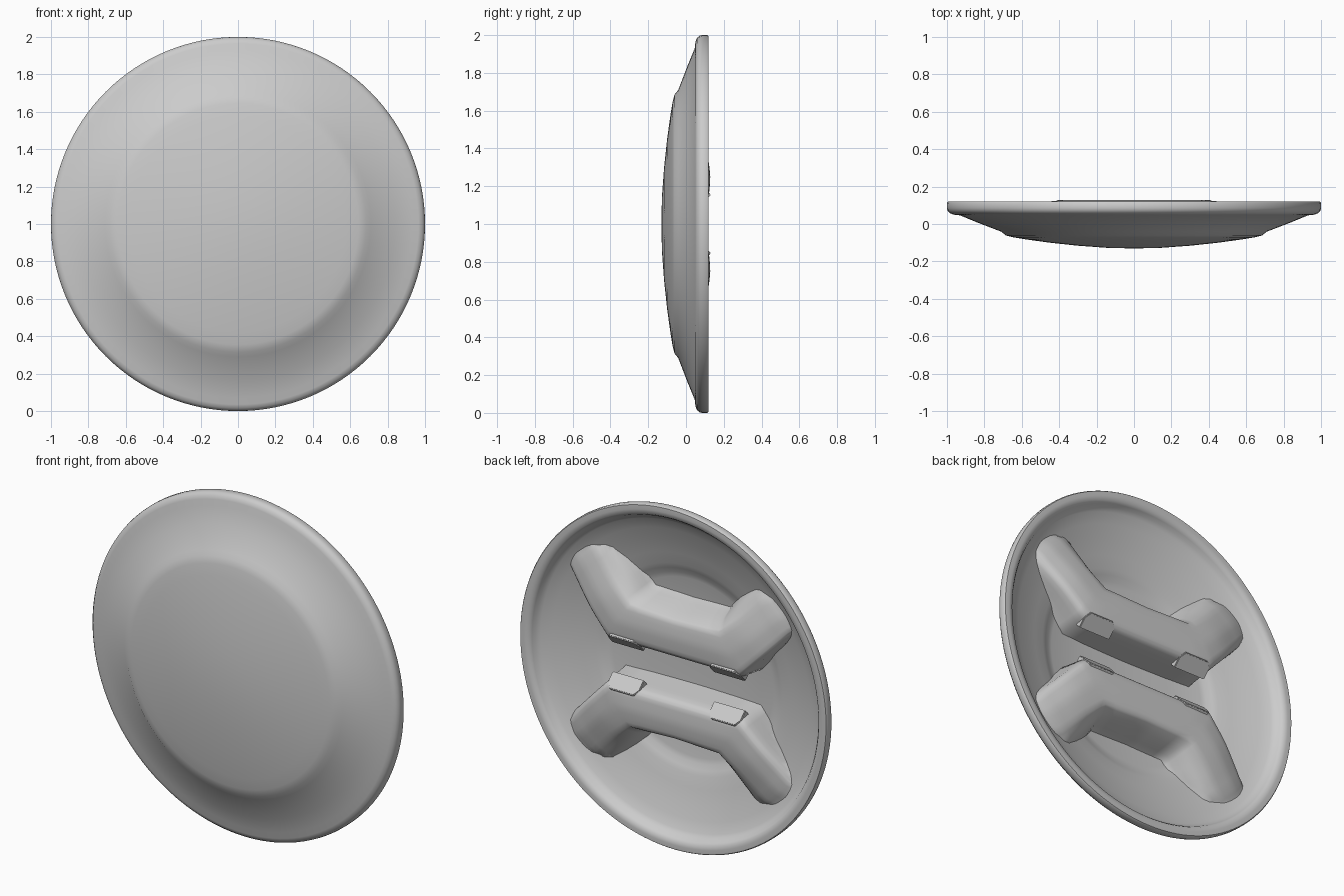
import bpy, bmesh, math

cube = bpy.data.objects.get("Cube")
if cube:
    bpy.data.objects.remove(cube, do_unlink=True)

grey = bpy.data.materials.new("light grey")
grey.use_nodes = True
grey.diffuse_color = (0.6, 0.6, 0.6, 1)
grey.node_tree.nodes["Principled BSDF"].inputs["Base Color"].default_value = (0.6, 0.6, 0.6, 1)


def finish(bm, name, angle):
    bmesh.ops.recalc_face_normals(bm, faces=bm.faces[:])
    mesh = bpy.data.meshes.new(name)
    bm.to_mesh(mesh)
    bm.free()
    mesh.materials.append(grey)
    obj = bpy.data.objects.new(name, mesh)
    bpy.context.collection.objects.link(obj)
    bpy.ops.object.select_all(action="DESELECT")
    obj.select_set(True)
    bpy.context.view_layer.objects.active = obj
    bpy.ops.object.shade_smooth_by_angle(angle=math.radians(angle))


# Dish: closed profile (radius, y) from the front centre round the rim to the back centre
front = [(0, -.131), (.15, -.127), (.3, -.116), (.45, -.1), (.58, -.082), (.645, -.071),
         (.685, -.061), (.71, -.041), (.84, .009), (.93, .046),
         (.965, .05), (.985, .058), (.997, .072), (1, .085)]
back = [(1, .112), (.995, .119), (.97, .12), (.945, .116), (.932, .1),
        (.922, .08), (.9, .064), (.84, .04), (.76, .012), (.68, -.013), (.61, -.03),
        (.58, -.042), (.55, -.058), (.52, -.065), (.3, -.08), (0, -.089)]
bm = bmesh.new()
verts = [bm.verts.new((r, y, 1)) for r, y in front + back]
edges = [bm.edges.new(pair) for pair in zip(verts, verts[1:])]
bmesh.ops.spin(bm, geom=verts + edges, cent=(0, 0, 1), axis=(0, 1, 0),
               angle=math.tau, steps=128, use_merge=True)
bmesh.ops.remove_doubles(bm, verts=bm.verts[:], dist=.0005)
finish(bm, "dish", 50)


def front_depth(radius):
    for (r0, y0), (r1, y1) in zip(front, front[1:]):
        if radius <= r1:
            return y0 + (y1 - y0) * (radius - r0) / (r1 - r0)
    return front[-1][1]


# Ribs: sections as (x, height, y) from the channel wall foot to the outer foot
centre = [(0, .1, -.1), (0, .125, .1), (0, .155, .122), (0, .25, .13),
          (0, .345, .118), (0, .375, .05), (0, .42, -.1)]
bend = [(.44, .1, -.1), (.435, .125, .1), (.43, .155, .122), (.37, .25, .13),
        (.29, .355, .118), (.265, .39, .05), (.24, .43, -.1)]
shoulder = [(.58, .26, -.1), (.57, .265, .085), (.555, .285, .105), (.49, .36, .118),
            (.41, .45, .098), (.36, .5, .04), (.32, .55, -.1)]
tip = [(.74, .41, -.1), (.72, .42, .03), (.7, .44, .055), (.64, .51, .068),
       (.55, .59, .055), (.49, .64, .025), (.45, .67, -.1)]
end = [(.8, .45, -.1), (.79, .47, -.1), (.77, .49, .03), (.72, .55, .04),
       (.65, .64, .03), (.59, .69, -.1), (.56, .71, -.1)]


def rib(name, side):
    half = [bend, shoulder, tip, end]
    mirrored = [[(-x, h, y) for x, h, y in s] for s in reversed(half)]
    bm = bmesh.new()
    rows = [[bm.verts.new((x, y, 1 + side * h)) for x, h, y in s]
            for s in mirrored + [centre] + half]
    for a, b in zip(rows, rows[1:]):
        for i in range(len(a) - 1):
            bm.faces.new((a[i], a[i + 1], b[i + 1], b[i]))
    bmesh.ops.subdivide_edges(bm, edges=bm.edges[:], cuts=3, use_grid_fill=True)
    # round the sections off, then keep the buried edges inside the dish shell
    inner = [v for v in bm.verts if not v.is_boundary]
    for _ in range(3):
        bmesh.ops.smooth_vert(bm, verts=inner, factor=.5, use_axis_y=True)
    for v in bm.verts:
        v.co.y = max(v.co.y, front_depth(math.hypot(v.co.x, v.co.z - 1)) + .014)
    finish(bm, name, 60)


# Clips: chamfered tabs lying aslant over the channel edges
def clip(name, x, side):
    w, c = .103, .025
    outline = [(-w, 0), (w, 0), (w, .65), (w - c, 1), (c - w, 1), (-w, .65)]
    bm = bmesh.new()
    outer = [bm.verts.new((x + u, .065 + .067 * t, 1 + side * (.085 + .07 * t)))
             for u, t in outline]
    inner = [bm.verts.new((v.co.x, v.co.y - .05, v.co.z + side * .05)) for v in outer]
    bm.faces.new(outer)
    bm.faces.new(inner)
    for i in range(len(outer)):
        j = (i + 1) % len(outer)
        bm.faces.new((outer[i], outer[j], inner[j], inner[i]))
    bmesh.ops.bevel(bm, geom=bm.edges[:], offset=.004, segments=2, affect="EDGES")
    finish(bm, name, 30)


for level, side in (("upper", 1), ("lower", -1)):
    rib(level + "_rib", side)
    for hand, x in (("left", .33), ("right", -.33)):
        clip(f"{level}_{hand}_clip", x, side)
